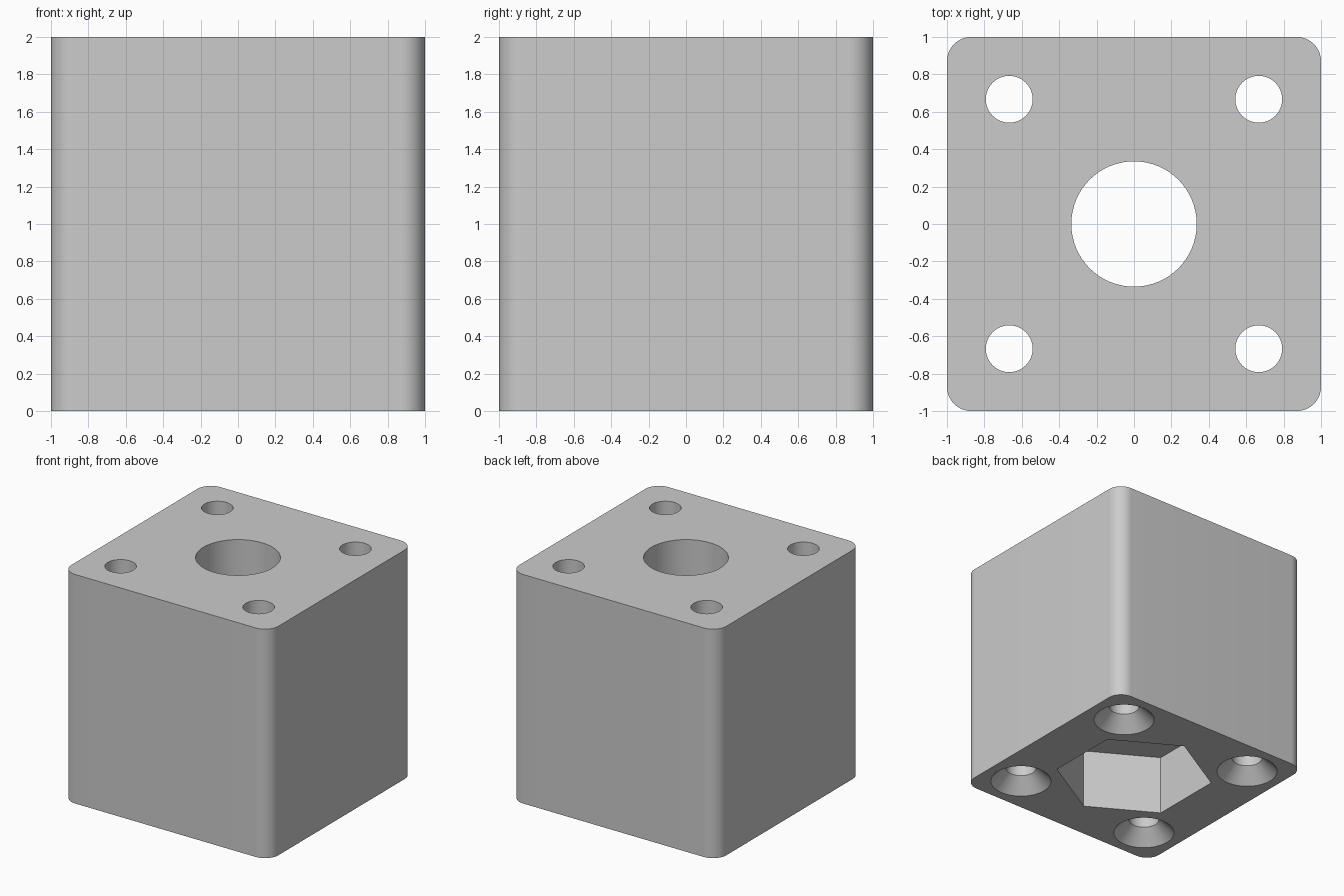
import bpy, bmesh, math
from mathutils import Vector

if "Cube" in bpy.data.objects:
    bpy.data.objects.remove(bpy.data.objects["Cube"], do_unlink=True)

grey = bpy.data.materials.new("plain grey")
grey.use_nodes = True
grey.diffuse_color = (0.6, 0.6, 0.6, 1)
grey.node_tree.nodes["Principled BSDF"].inputs["Base Color"].default_value = (0.6, 0.6, 0.6, 1)


def make_object(name, bm):
    bmesh.ops.recalc_face_normals(bm, faces=bm.faces)
    mesh = bpy.data.meshes.new(name)
    bm.to_mesh(mesh)
    bm.free()
    mesh.materials.append(grey)
    obj = bpy.data.objects.new(name, mesh)
    bpy.context.collection.objects.link(obj)
    return obj


def turned(name, profile, sides, x=0, y=0, start=0):
    """Closed solid from (radius, z) rings around a vertical axis."""
    bm = bmesh.new()
    rings = []
    for r, z in profile:
        angles = [start + math.tau * i / sides for i in range(sides)]
        rings.append([bm.verts.new(Vector((x + r * math.cos(a), y + r * math.sin(a), z)))
                      for a in angles])
    for low, high in zip(rings, rings[1:]):
        for i in range(sides):
            j = (i + 1) % sides
            bm.faces.new((low[i], low[j], high[j], high[i]))
    bm.faces.new(rings[0][::-1])
    bm.faces.new(rings[-1])
    return make_object(name, bm)


# Block with rounded vertical edges
bm = bmesh.new()
bmesh.ops.create_cube(bm, size=2)
bmesh.ops.translate(bm, verts=bm.verts, vec=(0, 0, 1))
upright = [e for e in bm.edges if abs(e.verts[0].co.z - e.verts[1].co.z) > 1]
bmesh.ops.bevel(bm, geom=upright, offset=0.13, segments=16, profile=0.5, affect='EDGES')
block = make_object("mounting_block", bm)

# Central bore, and hexagonal nut pocket in the underside
cutters = [
    turned("bore_cutter", [(0.335, -0.1), (0.335, 2.1)], 96),
    turned("nut_pocket_cutter", [(0.65, -0.1), (0.65, 0.53)], 6, start=math.pi / 6),
]

# Corner screw holes, countersunk from below
screw_profile = [(0.35, -0.1), (0.125, 0.125), (0.125, 2.1)]
for sx in (-1, 1):
    for sy in (-1, 1):
        cutters.append(turned("screw_hole_cutter", screw_profile, 64, sx * 0.667, sy * 0.667))

# Cut the holes, then discard the cutters
bpy.context.view_layer.objects.active = block
for cutter in cutters:
    cutter.hide_render = True
    mod = block.modifiers.new("cut", 'BOOLEAN')
    mod.operation = 'DIFFERENCE'
    mod.solver = 'EXACT'
    mod.object = cutter
    bpy.ops.object.modifier_apply(modifier=mod.name)
    bpy.data.objects.remove(cutter, do_unlink=True)

# Smooth the curved walls, keep the rims sharp
for obj in bpy.context.selected_objects:
    obj.select_set(False)
block.select_set(True)
bpy.ops.object.shade_smooth_by_angle(angle=math.radians(30))
